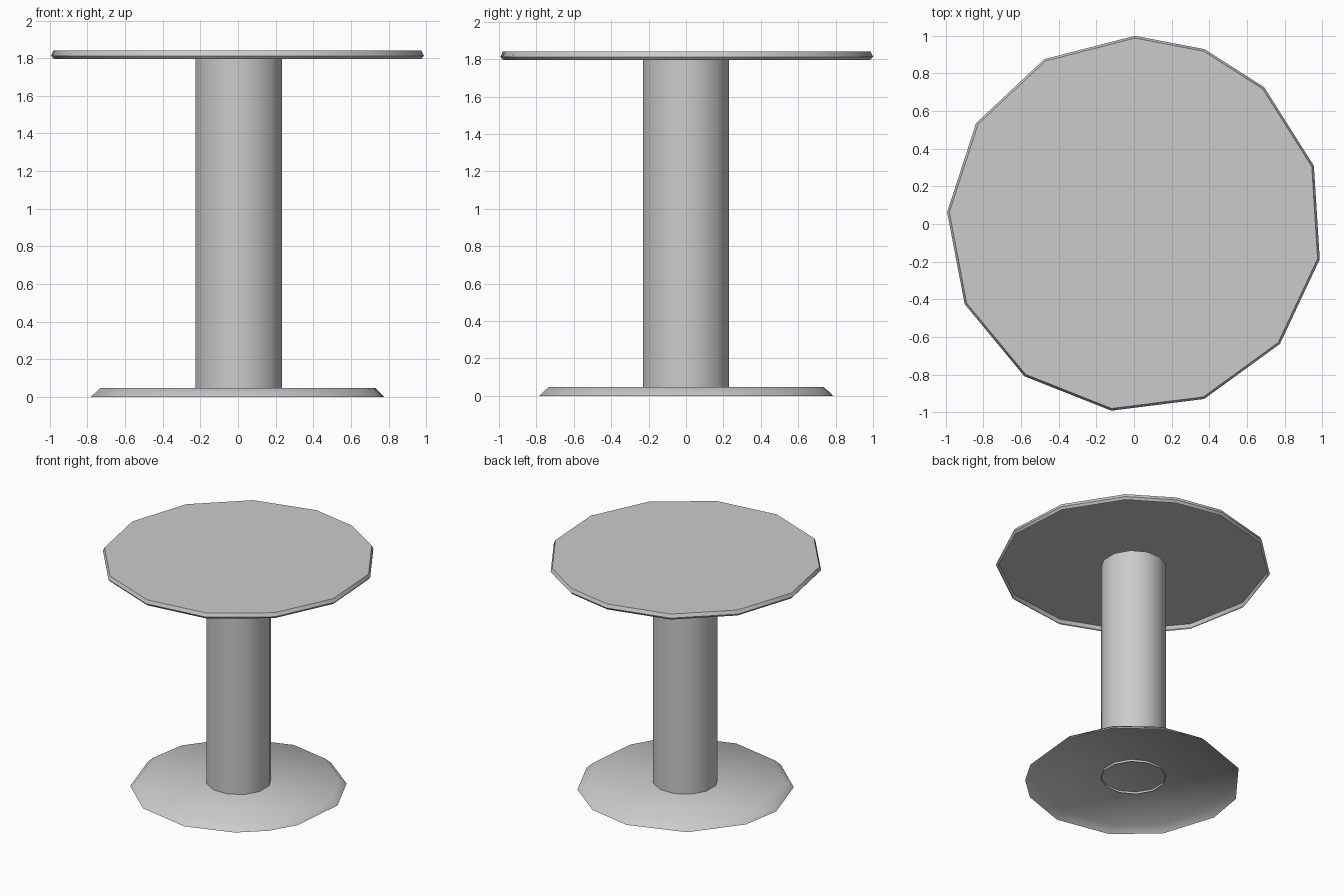
import bpy, bmesh
from math import cos, sin, radians

if "Cube" in bpy.data.objects:
    bpy.data.objects.remove(bpy.data.objects["Cube"])


def lathe(name, angles, rings, cap_top=True, cx=0.005):
    """Shell open at the bottom: rings of (radius, z) over corner angles."""
    bm = bmesh.new()
    loops = [[bm.verts.new((cx + r * cos(radians(a)), r * sin(radians(a)), z))
              for a in angles] for r, z in rings]
    n = len(angles)
    for lo, hi in zip(loops, loops[1:]):
        for i in range(n):
            j = (i + 1) % n
            bm.faces.new((lo[i], lo[j], hi[j], hi[i]))
    if cap_top:
        bm.faces.new(loops[-1])
    me = bpy.data.meshes.new(name)
    bm.to_mesh(me)
    bm.free()
    ob = bpy.data.objects.new(name, me)
    bpy.context.collection.objects.link(ob)
    bpy.ops.object.select_all(action='DESELECT')
    ob.select_set(True)
    bpy.context.view_layer.objects.active = ob
    bpy.ops.object.shade_smooth_by_angle(angle=radians(50))
    return ob


# Table top: thirteen uneven sides, thin plate with a hanging rim
top_angles = [18, 46.6, 68.3] + [90 + 28.8 * i for i in range(10)]
lathe("table_top", top_angles,
      [(0.985, 1.795), (1.0, 1.813), (0.988, 1.84)])

# Column: open tube poking slightly through the base plate
lathe("column", [15 + 30 * i for i in range(12)],
      [(0.238, 0.03), (0.238, 1.80)], cap_top=False)

# Base: uneven plate with a sloped skirt, hollow underneath
base_angles = [11, 39, 66, 92, 126, 159, 182, 214, 243, 275, 303, 321, 338]
lathe("base", base_angles, [(0.787, 0.0), (0.738, 0.047)])
